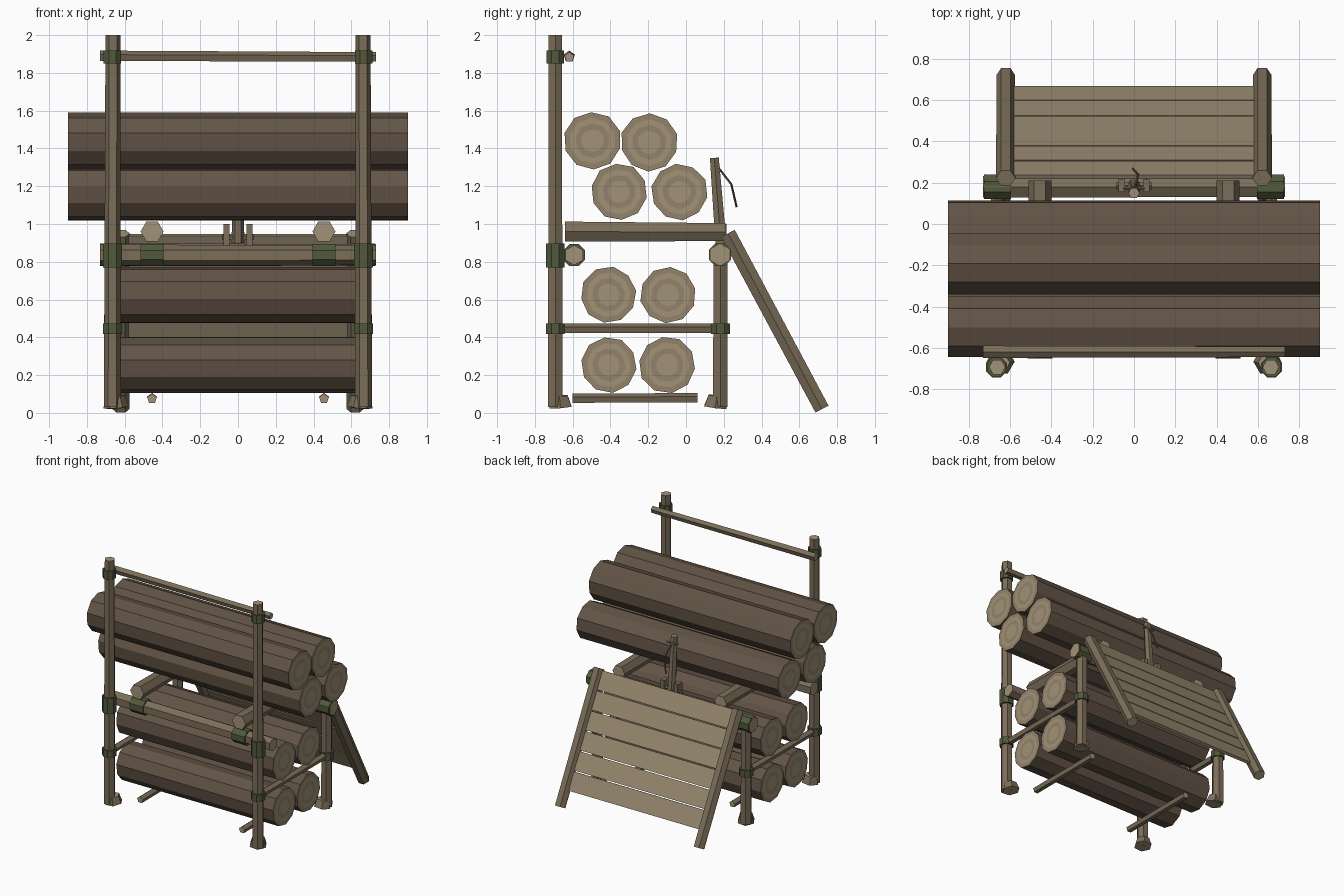
import bpy, bmesh, math, random
from mathutils import Vector

if "Cube" in bpy.data.objects:
    bpy.data.objects.remove(bpy.data.objects["Cube"])

random.seed(4)


def material(name, rgb):
    m = bpy.data.materials.new(name)
    m.diffuse_color = (*rgb, 1)
    m.use_nodes = True
    m.node_tree.nodes["Principled BSDF"].inputs["Base Color"].default_value = m.diffuse_color
    return m


BARK = material("bark", (0.125, 0.088, 0.062))
POLE = material("pole_wood", (0.20, 0.155, 0.10))
CUT = material("cut_wood", (0.36, 0.29, 0.19))
RING = material("ring_wood", (0.29, 0.225, 0.145))
PLANK = material("plank_wood", (0.31, 0.25, 0.16))
MOSS = material("green_lashing", (0.085, 0.10, 0.045))


def finish(name, bm, mats):
    bmesh.ops.recalc_face_normals(bm, faces=bm.faces)
    me = bpy.data.meshes.new(name)
    bm.to_mesh(me)
    bm.free()
    for m in mats:
        me.materials.append(m)
    ob = bpy.data.objects.new(name, me)
    bpy.context.collection.objects.link(ob)
    return ob


def rod(name, p0, p1, r0, r1=None, n=6, mat=POLE, cap=CUT, spin=0, jitter=0.0, rings=0):
    """Faceted pole between two points, with optional growth rings on the ends."""
    p0, p1 = Vector(p0), Vector(p1)
    r1 = r0 if r1 is None else r1
    d = (p1 - p0).normalized()
    ref = Vector((1, 0, 0)) if abs(d.z) > 0.9 else Vector((0, 0, 1))
    u = (ref - d * ref.dot(d)).normalized()
    v = d.cross(u)
    bm = bmesh.new()
    k = [1 + random.uniform(-jitter, jitter) for _ in range(n)]
    loops = []
    for p, r in ((p0, r0), (p1, r1)):
        loop = []
        for i in range(n):
            a = math.radians(spin) + 2 * math.pi * i / n
            loop.append(bm.verts.new(p + (u * math.cos(a) + v * math.sin(a)) * r * k[i]))
        loops.append(loop)
    for i in range(n):
        j = (i + 1) % n
        bm.faces.new((loops[0][i], loops[0][j], loops[1][j], loops[1][i]))
    caps = [bm.faces.new(loop) for loop in loops]
    for f in caps:
        f.material_index = 1
    for s in range(rings):
        res = bmesh.ops.inset_individual(bm, faces=caps, thickness=r0 * 0.2)
        for f in res["faces"]:
            f.material_index = 1 + s % 2
        for f in caps:
            f.material_index = 1 + (s + 1) % 2
    return finish(name, bm, [mat, cap, RING])


def box(name, center, size, mat, tilt=0.0):
    bm = bmesh.new()
    bmesh.ops.create_cube(bm, size=1)
    bmesh.ops.scale(bm, vec=size, verts=bm.verts)
    ob = finish(name, bm, [mat])
    ob.location = center
    ob.rotation_euler.x = tilt
    return ob


# Stacked logs: (y, z, radius, half length)
LOGS = [(-0.41, 0.255, 0.148, 0.70), (-0.10, 0.255, 0.15, 0.70),
        (-0.41, 0.625, 0.148, 0.70), (-0.095, 0.625, 0.148, 0.70),
        (-0.355, 1.17, 0.15, 0.90), (-0.035, 1.17, 0.15, 0.90),
        (-0.495, 1.44, 0.153, 0.90), (-0.195, 1.432, 0.152, 0.90)]
for i, (y, z, r, h) in enumerate(LOGS):
    rod(f"log_{i + 1}", (-h, y, z), (h, y, z), r, n=10, mat=BARK,
        spin=random.uniform(0, 36), jitter=0.02, rings=4)

for s, side in ((-1, "left"), (1, "right")):
    x = s * 0.665
    # Posts and flared feet
    rod(f"front_post_{side}", (x, -0.692, 0.03), (x * 0.995, -0.692, 2.0), 0.045, 0.04)
    rod(f"back_post_{side}", (x, 0.182, 0.03), (x, 0.182, 0.80), 0.045, 0.042)
    rod(f"front_foot_{side}", (s * 0.645, -0.665, 0.03), (s * 0.65, -0.67, 0.09), 0.068, 0.05)
    rod(f"back_foot_{side}", (s * 0.645, 0.155, 0.03), (s * 0.65, 0.163, 0.09), 0.068, 0.05)
    # Side rail, cross beam and ground pole
    rod(f"side_rail_{side}", (x, -0.72, 0.445), (x, 0.22, 0.445), 0.028, n=5)
    rod(f"cross_beam_{side}", (s * 0.455, -0.64, 0.96), (s * 0.455, 0.21, 0.957),
        0.061, 0.055, spin=30)
    rod(f"ground_pole_{side}", (s * 0.455, -0.60, 0.075), (s * 0.455, 0.06, 0.078), 0.027, n=5)
    # Green lashings
    for y, z, h, r in ((-0.692, 0.833, 0.063, 0.054), (-0.692, 0.445, 0.028, 0.054),
                       (0.182, 0.445, 0.028, 0.054), (-0.692, 1.885, 0.034, 0.05)):
        rod(f"post_lashing_{side}", (x, y, z - h), (x, y, z + h), r, n=8, mat=MOSS,
            cap=MOSS, spin=22.5)
    rod(f"back_beam_lashing_{side}", (s * 0.595, 0.18, 0.837), (s * 0.725, 0.18, 0.837),
        0.064, n=8, mat=MOSS, cap=MOSS, spin=22.5)
    rod(f"front_beam_lashing_{side}", (s * 0.395, -0.592, 0.835), (s * 0.515, -0.592, 0.835),
        0.063, n=8, mat=MOSS, cap=MOSS, spin=22.5)
    # Leaning panel stringer
    rod(f"panel_stringer_{side}", (s * 0.62, 0.222, 0.95), (s * 0.62, 0.72, 0.02),
        0.047, 0.045, spin=30)
    # Bracket cheek beside the tool post
    box(f"bracket_cheek_{side}", (s * 0.06, 0.185, 0.945), (0.032, 0.06, 0.11), POLE)

# Long beams and top pole
rod("front_beam", (-0.73, -0.592, 0.835), (0.73, -0.592, 0.835), 0.056, 0.053)
rod("back_beam", (-0.73, 0.18, 0.837), (0.73, 0.18, 0.837), 0.060, 0.057)
rod("top_pole", (-0.73, -0.618, 1.887), (0.73, -0.618, 1.883), 0.031, 0.027, n=5)

# Leaning plank panel
a, b = Vector((0, 0.225, 0.945)), Vector((0, 0.66, 0.132))
slope = math.atan2(b.z - a.z, b.y - a.y)
step = (b - a).length / 6
for i in range(6):
    c = a.lerp(b, (i + 0.5) / 6)
    box(f"panel_plank_{i + 1}", c, (1.19, step - 0.008, 0.022), PLANK,
        slope + random.uniform(-0.02, 0.02))

# Centre tool post with bracket and hanging cord
rod("tool_post", (0, 0.185, 0.90), (0, 0.15, 1.35), 0.034, 0.027)
rod("bracket_bar", (-0.085, 0.185, 0.93), (0.085, 0.185, 0.93), 0.018, n=5)
rod("tool_peg", (-0.05, 0.172, 1.30), (0.05, 0.172, 1.30), 0.008, n=5)
CORD = [(0.0, 0.17, 1.30), (0.012, 0.205, 1.255), (0.02, 0.24, 1.21), (-0.005, 0.268, 1.09)]
for p, q in zip(CORD, CORD[1:]):
    rod("hanging_cord", p, q, 0.006, n=5, mat=BARK, cap=BARK)
